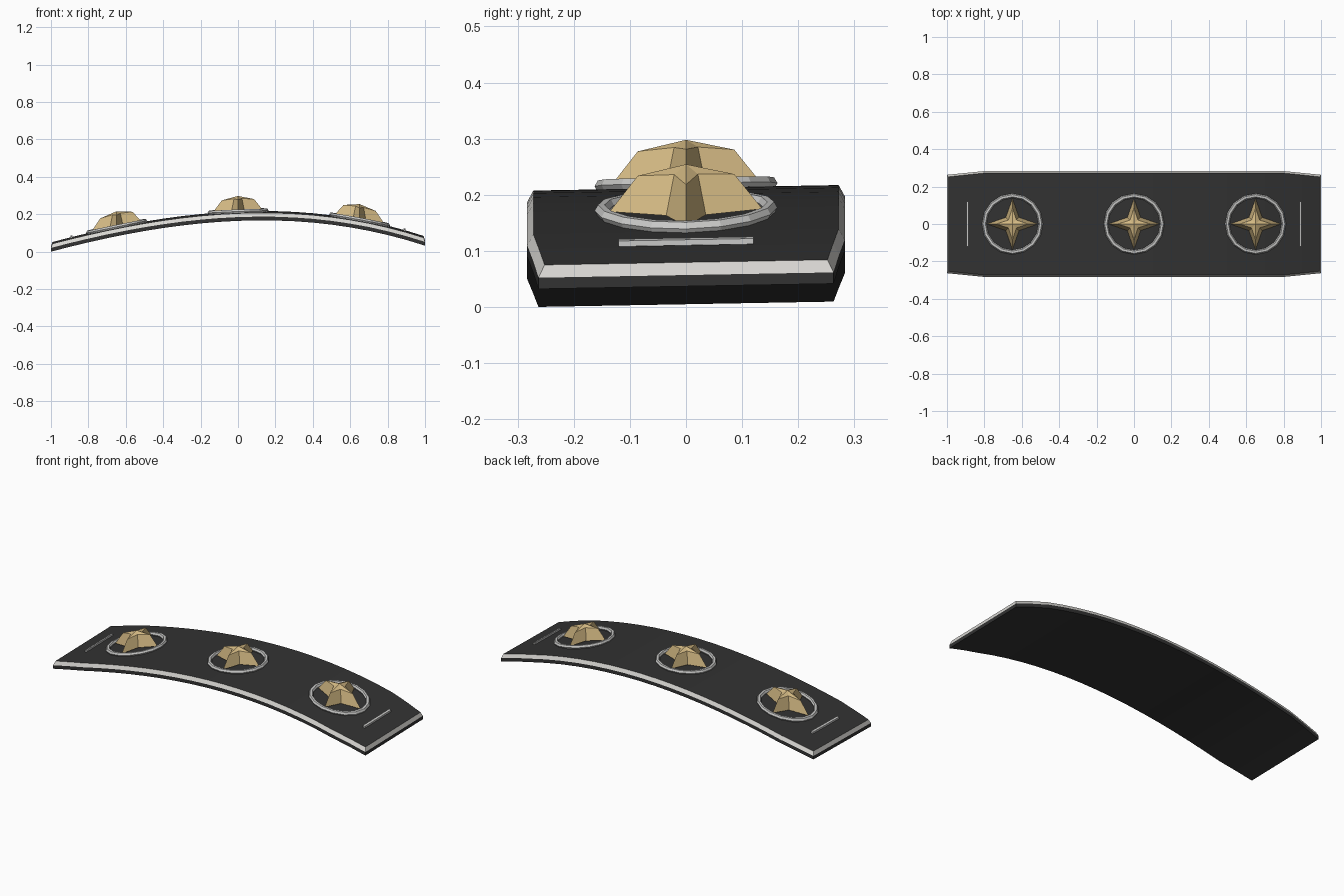
import bpy, bmesh, math

if "Cube" in bpy.data.objects:
    bpy.data.objects.remove(bpy.data.objects["Cube"])


def material(name, rgb):
    m = bpy.data.materials.new(name)
    m.diffuse_color = (*rgb, 1)
    m.use_nodes = True
    m.node_tree.nodes["Principled BSDF"].inputs["Base Color"].default_value = m.diffuse_color
    return m


CHARCOAL = material("charcoal", (0.032, 0.032, 0.032))
SILVER = material("silver", (0.68, 0.67, 0.64))
STEEL = material("steel", (0.58, 0.58, 0.57))
GOLD = material("gold", (0.66, 0.49, 0.23))


def arch(x, y):
    """Height of the curved top surface."""
    return 0.21 - 0.149 * x * x + 0.04 * x - 0.024 * x ** 3 + 0.018 * y


def finish(name, bm, mats):
    """Bend the flat part over the arch and make it an object."""
    for v in bm.verts:
        v.co.z += arch(v.co.x, v.co.y)
    bmesh.ops.recalc_face_normals(bm, faces=bm.faces)
    me = bpy.data.meshes.new(name)
    bm.to_mesh(me)
    bm.free()
    for m in mats:
        me.materials.append(m)
    ob = bpy.data.objects.new(name, me)
    bpy.context.collection.objects.link(ob)
    return ob


def skin(bm, a, b, closed=True, mat=0):
    """Bridge two rows of vertices with quads."""
    n = len(a)
    for i in range(n if closed else n - 1):
        j = (i + 1) % n
        bm.faces.new((a[i], a[j], b[j], b[i])).material_index = mat


# Curved board: swept cross-section with a bevelled silver rim
def board():
    bm = bmesh.new()
    rows = []
    for i in range(-10, 11):
        x = i / 10
        w = 0.283 - 0.1 * max(0, abs(x) - 0.8)
        xt = x * 0.992 if abs(i) == 10 else x
        rows.append([bm.verts.new(p) for p in (
            (x, -w, -0.04), (x, -w, -0.02), (xt, -w + 0.011, 0),
            (xt, w - 0.011, 0), (x, w, -0.02), (x, w, -0.04))])
    for a, b in zip(rows, rows[1:]):
        for k in range(6):
            j = (k + 1) % 6
            f = bm.faces.new((a[k], a[j], b[j], b[k]))
            f.material_index = 1 if k in (1, 3) else 0
    for r in (rows[0], rows[-1]):
        bm.faces.new((r[0], r[1], r[4], r[5]))
        bm.faces.new((r[1], r[2], r[3], r[4])).material_index = 1
    finish("curved_board", bm, [CHARCOAL, SILVER])


# Faceted ring around each star
def ring(name, cx, sides=16, major=0.151, minor=0.012):
    bm = bmesh.new()
    loops = []
    for i in range(sides):
        a = math.tau * i / sides
        loop = []
        for k in range(6):
            t = math.tau * k / 6
            r = major + minor * math.cos(t)
            loop.append(bm.verts.new((cx + r * math.cos(a), r * math.sin(a),
                                      0.008 + minor * math.sin(t))))
        loops.append(loop)
    for i in range(sides):
        skin(bm, loops[i], loops[(i + 1) % sides])
    finish(name, bm, [STEEL])


# Four-pointed star: wide base, narrower shoulder, peak
def star(name, cx):
    bm = bmesh.new()

    def outline(tip, tip_h, valley, valley_h):
        pts = []
        for i in range(8):
            a = math.tau * i / 8
            r, h = (valley, valley_h) if i % 2 else (tip, tip_h)
            pts.append(bm.verts.new((cx + r * math.cos(a), r * math.sin(a), h)))
        return pts

    base = outline(0.136, 0.006, 0.050, 0.004)
    shoulder = outline(0.086, 0.069, 0.030, 0.074)
    skin(bm, base, shoulder)
    peak = bm.verts.new((cx, 0, 0.088))
    under = bm.verts.new((cx, 0, 0.004))
    for i in range(8):
        j = (i + 1) % 8
        bm.faces.new((shoulder[i], shoulder[j], peak))
        bm.faces.new((base[j], base[i], under))
    finish(name, bm, [GOLD])


# Thin raised bar near each end
def bar(name, cx):
    bm = bmesh.new()
    bmesh.ops.create_cube(bm, size=1)
    for v in bm.verts:
        v.co.x = cx + v.co.x * 0.012
        v.co.y *= 0.24
        v.co.z = 0.006 + v.co.z * 0.010
    finish(name, bm, [STEEL])


board()
for side, x in (("left", -0.65), ("middle", 0.0), ("right", 0.65)):
    ring(side + "_ring", x)
    star(side + "_star", x)
for side, x in (("left", -0.89), ("right", 0.89)):
    bar(side + "_end_bar", x)
